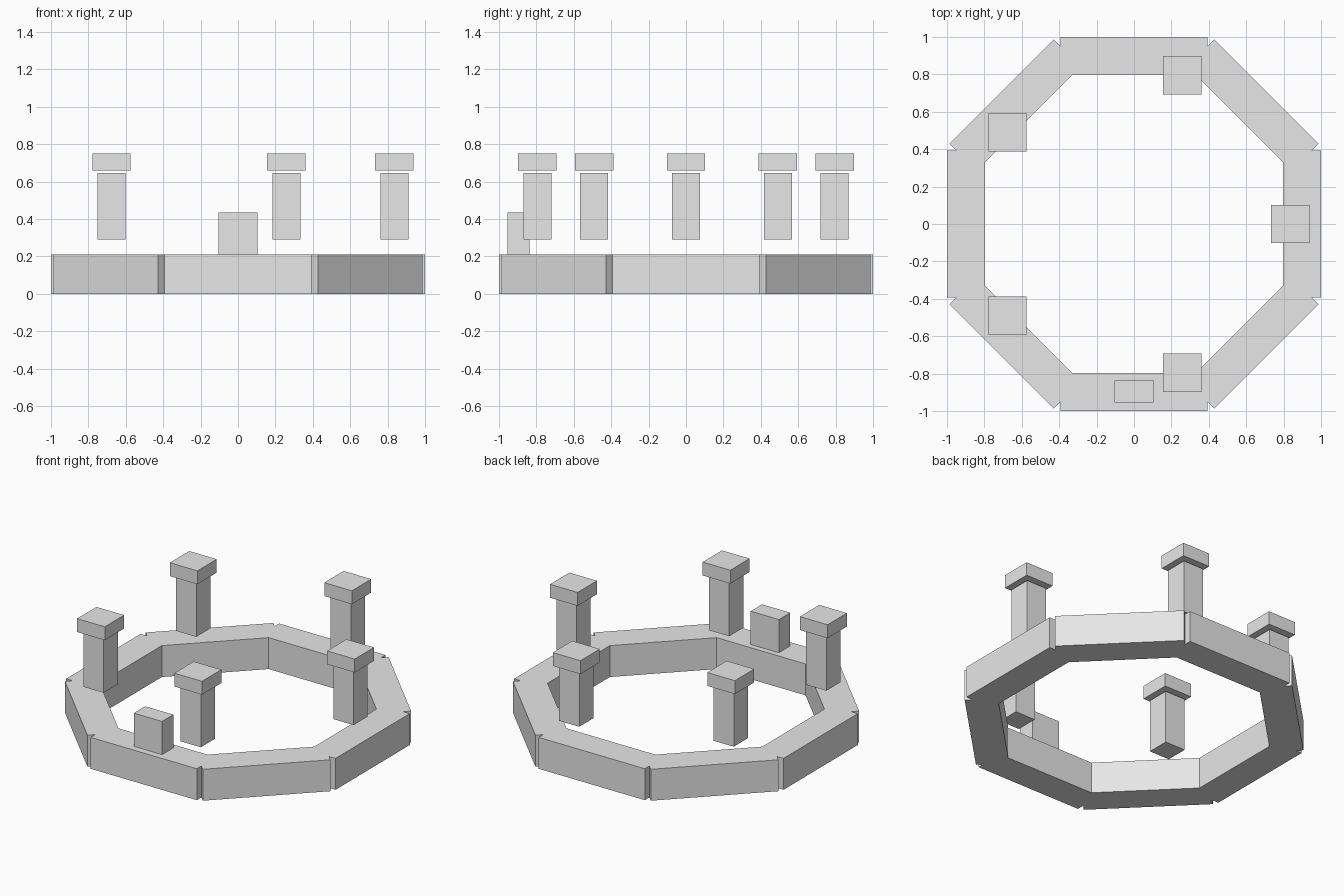
import bpy
from math import cos, sin, pi
from mathutils import Matrix

if "Cube" in bpy.data.objects:
    bpy.data.objects.remove(bpy.data.objects["Cube"], do_unlink=True)

stone = bpy.data.materials.new("pale_grey_stone")
stone.use_nodes = True
COLOUR = (0.8, 0.8, 0.8, 1)
stone.diffuse_color = COLOUR
stone.node_tree.nodes["Principled BSDF"].inputs["Base Color"].default_value = COLOUR


def box(name, x, y, z0, z1, size_x, size_y, turn=0):
    """Flat-sided block between heights z0 and z1, turned about z."""
    bpy.ops.mesh.primitive_cube_add(size=1)
    ob = bpy.context.object
    ob.name = name
    ob.data.transform(Matrix.Diagonal((size_x, size_y, z1 - z0, 1)))
    ob.location = (x, y, (z0 + z1) / 2)
    ob.rotation_euler.z = turn
    ob.data.materials.append(stone)
    return ob


# Ring of eight straight kerb stones, notched where the outer corners part
RING_HEIGHT = 0.211
THICK = 0.203
ring_radius = 1 - THICK / 2
for i in range(8):
    a = i * pi / 4
    box(f"ring_stone_{i + 1}", ring_radius * cos(a), ring_radius * sin(a),
        0, RING_HEIGHT, THICK, 0.788, a)

# Five pillars with separate floating caps, all square to the axes
PILLAR_RADIUS = 0.836
for i in range(5):
    a = i * 2 * pi / 5
    x, y = PILLAR_RADIUS * cos(a), PILLAR_RADIUS * sin(a)
    box(f"pillar_shaft_{i + 1}", x, y, 0.289, 0.645, 0.15, 0.15)
    box(f"pillar_cap_{i + 1}", x, y, 0.66, 0.75, 0.205, 0.205)

# Upright block standing on the front stone
box("front_block", 0, -ring_radius + 0.003, RING_HEIGHT, 0.434, 0.209, 0.12)
